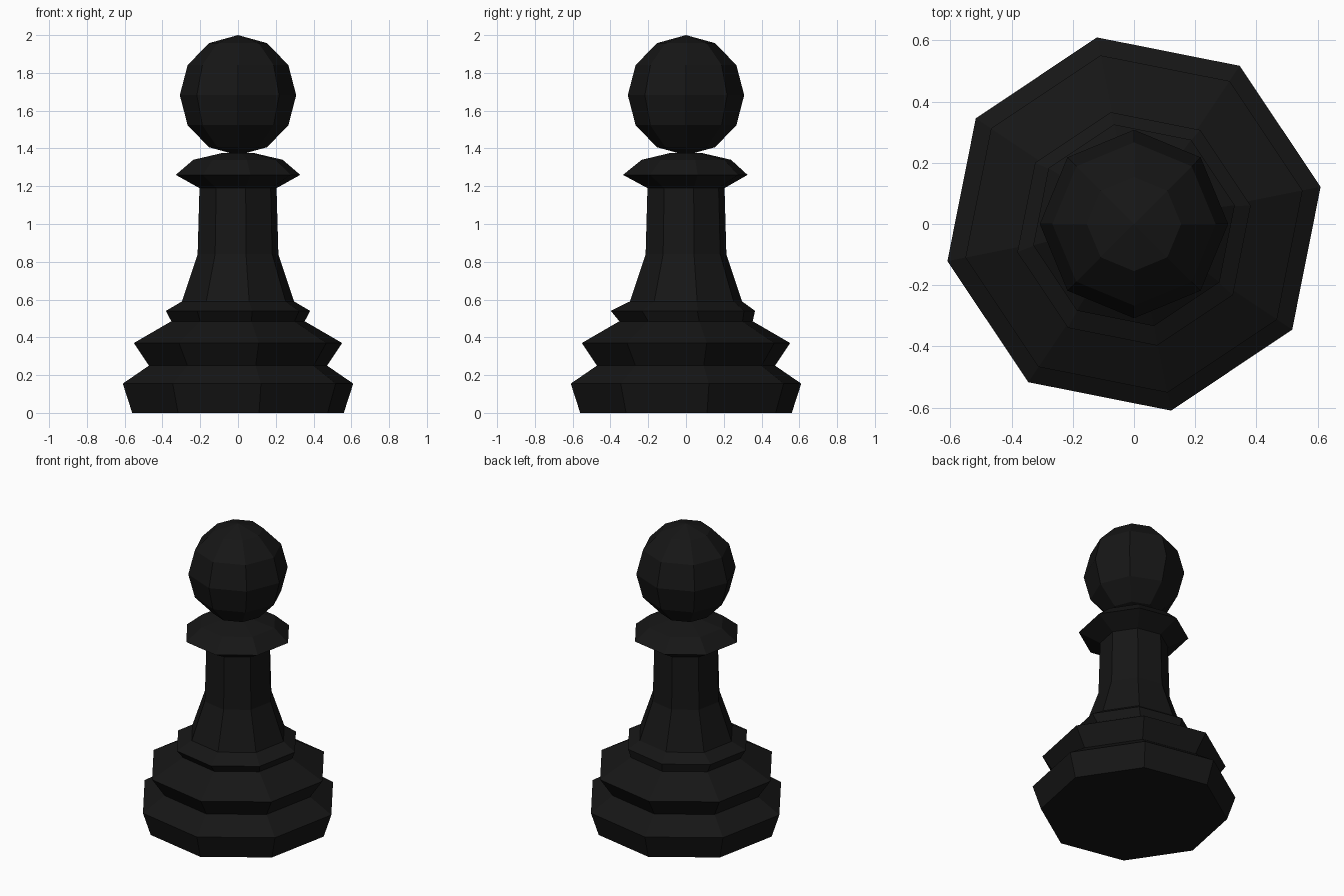
import bpy, bmesh
from math import cos, sin, pi

if "Cube" in bpy.data.objects:
    bpy.data.objects.remove(bpy.data.objects["Cube"])

SIDES = 8
TWIST = pi / 16  # body octagon is turned by 11.25 degrees

black = bpy.data.materials.new("black")
black.diffuse_color = (0.008, 0.008, 0.008, 1)
black.use_nodes = True
black.node_tree.nodes["Principled BSDF"].inputs["Base Color"].default_value = black.diffuse_color


def lathe(name, profile, twist):
    """Flat-shaded octagonal turning from (radius, z, y offset) rings, capped at both ends."""
    bm = bmesh.new()
    rings = []
    for r, z, dy in profile:
        rings.append([bm.verts.new((r * cos(twist + 2 * pi * i / SIDES),
                                    r * sin(twist + 2 * pi * i / SIDES) + dy, z))
                      for i in range(SIDES)])
    for a, b in zip(rings, rings[1:]):
        for i in range(SIDES):
            j = (i + 1) % SIDES
            bm.faces.new((a[i], a[j], b[j], b[i]))
    bm.faces.new(rings[0][::-1])
    bm.faces.new(rings[-1])
    mesh = bpy.data.meshes.new(name)
    bm.to_mesh(mesh)
    bm.free()
    mesh.materials.append(black)
    obj = bpy.data.objects.new(name, mesh)
    bpy.context.collection.objects.link(obj)
    return obj


# Stepped base, stem and collar in one turned profile
lathe("body", [
    (0.571, 0.0, 0), (0.622, 0.155, 0), (0.481, 0.25, 0), (0.562, 0.37, 0),
    (0.36, 0.485, 0), (0.389, 0.54, -0.016), (0.303, 0.59, 0),
    (0.218, 0.84, 0), (0.208, 1.19, 0), (0.336, 1.26, -0.004),
    (0.241, 1.34, 0.002), (0.08, 1.377, 0),
], TWIST)

# Faceted ball head
bpy.ops.mesh.primitive_uv_sphere_add(segments=SIDES, ring_count=6, radius=1,
                                     location=(0, 0, 1.682))
head = bpy.context.object
head.name = "head"
head.scale = (0.308, 0.308, 0.318)
head.data.materials.append(black)
